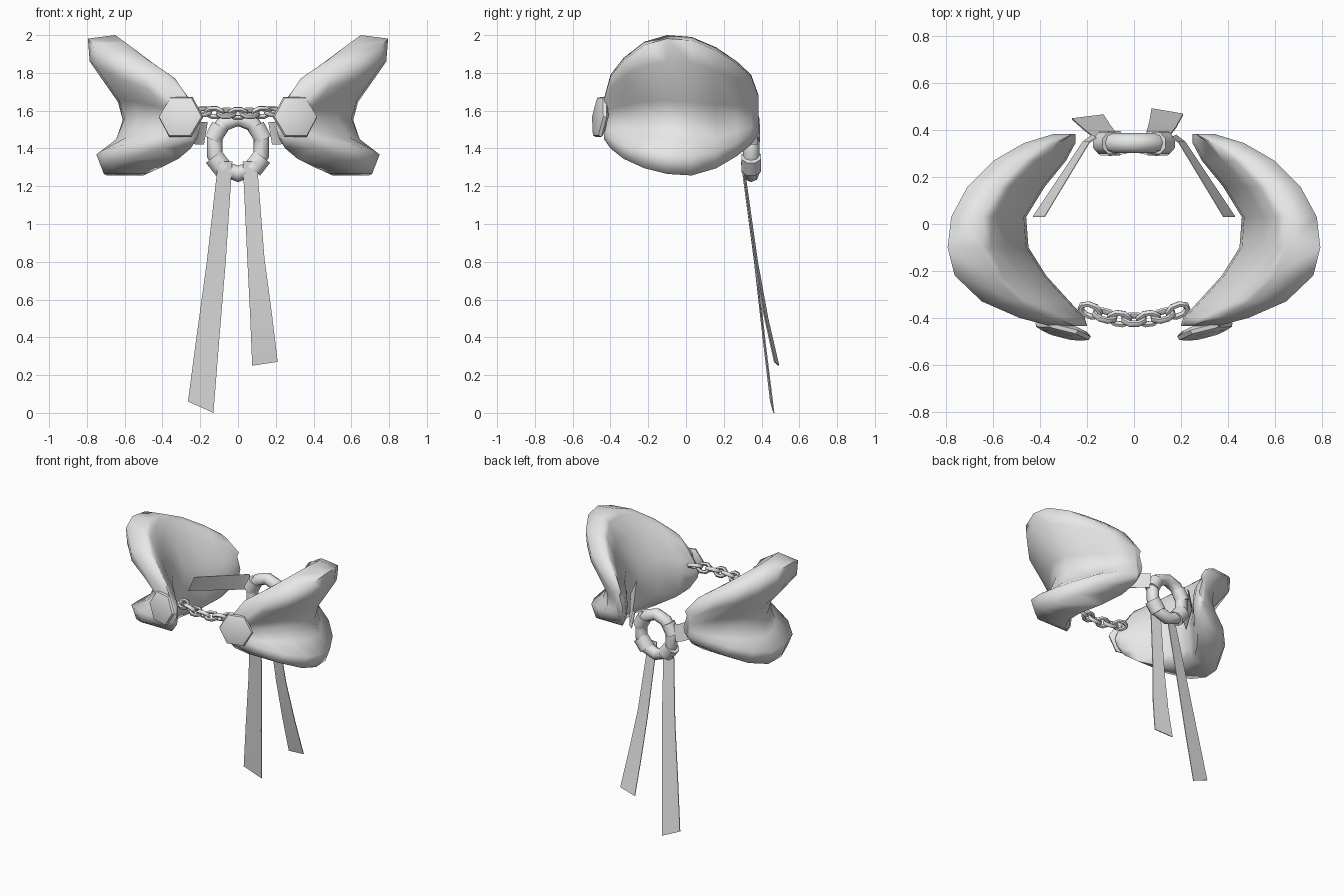
import bpy, bmesh, math
from mathutils import Vector, Matrix

cube = bpy.data.objects.get("Cube")
if cube:
    bpy.data.objects.remove(cube)

grey = bpy.data.materials.new("plain grey")
grey.use_nodes = True
grey.diffuse_color = (0.8, 0.8, 0.8, 1)
grey.node_tree.nodes["Principled BSDF"].inputs["Base Color"].default_value = (0.8, 0.8, 0.8, 1)


def finish(bm, name, angle):
    """Turn a bmesh into a named, coloured, smooth-shaded object."""
    bmesh.ops.recalc_face_normals(bm, faces=bm.faces)
    mesh = bpy.data.meshes.new(name)
    bm.to_mesh(mesh)
    bm.free()
    mesh.materials.append(grey)
    ob = bpy.data.objects.new(name, mesh)
    bpy.context.collection.objects.link(ob)
    bpy.ops.object.select_all(action="DESELECT")
    ob.select_set(True)
    bpy.context.view_layer.objects.active = ob
    bpy.ops.object.shade_smooth_by_angle(angle=math.radians(angle))


def loft(bm, loops, closed=False):
    """Skin a row of equal point loops, capped or joined end to end."""
    rows = [[bm.verts.new(p) for p in loop] for loop in loops]
    n = len(rows[0])
    pairs = list(zip(rows, rows[1:])) + ([(rows[-1], rows[0])] if closed else [])
    for a, b in pairs:
        for i in range(n):
            j = (i + 1) % n
            bm.faces.new((a[i], a[j], b[j], b[i]))
    if not closed:
        bm.faces.new(rows[0])
        bm.faces.new(rows[-1])


def ring_mesh(bm, length, width, radius, steps, sides, matrix):
    """Oval ring lying in its local XY plane."""
    loops = []
    for s in range(steps):
        a = 2 * math.pi * (s + 0.5) / steps
        out = Vector((math.cos(a), math.sin(a), 0))
        mid = Vector((out.x * length, out.y * width, 0))
        loops.append([matrix @ (mid + radius * (out * math.cos(t) + Vector((0, 0, math.sin(t)))))
                      for t in (2 * math.pi * k / sides for k in range(sides))])
    loft(bm, loops, closed=True)


def mix(a, b, t):
    return a + (b - a) * t


# Shoulder guards: saddle-shaped sections from front to back
# each station: y, bottom z, top z, inner waist x, outer flare x
STATIONS = [
    (-.435, 1.45, 1.66, .20, .36), (-.40, 1.40, 1.79, .21, .49),
    (-.33, 1.345, 1.88, .275, .65), (-.22, 1.295, 1.965, .375, .765),
    (-.10, 1.265, 2.0, .45, .795), (.03, 1.257, 1.99, .46, .78),
    (.16, 1.295, 1.935, .38, .71), (.27, 1.36, 1.86, .29, .60),
    (.345, 1.42, 1.79, .25, .47), (.385, 1.48, 1.68, .25, .34),
]


def section(y, zb, zt, x0, xt, side):
    top_in = mix(x0, xt, .58)
    waist = min(x0 + .15, xt - .04)
    low = max(xt - .045, waist + .02)
    pts = [(x0 + .04, 0), (x0 + .01, .12), (x0, .33), (x0 + .01, .52),
           (mix(x0, top_in, .5), .79), (top_in - .04, .95), (top_in, 1),
           (xt, .975), (xt - .01, .81), (mix(waist, xt, .15), .53),
           (waist, .4), (mix(waist, low, .3), .25), (low, .14), (low - .04, 0)]
    return [(side * x, y, mix(zb, zt, f)) for x, f in pts]


# Thin straps and ribbons, given by left and right edge points
def strip(name, edges, thickness=.006):
    bm = bmesh.new()
    off = Vector((0, thickness, 0))
    loft(bm, [[Vector(a), Vector(b), Vector(b) + off, Vector(a) + off] for a, b in edges])
    finish(bm, name, 30)


RING = Vector((0, .345, 1.413))
RING_X, RING_Z = .13, .148

for side, label in ((1, "left"), (-1, "right")):
    bm = bmesh.new()
    loft(bm, [section(*s, side) for s in STATIONS])
    finish(bm, label + "_shoulder_guard", 80)

    # Six-sided domed clasp on the front tip
    bm = bmesh.new()
    turn = (Matrix.Translation((side * .303, -.455, 1.567))
            @ Matrix.Rotation(side * .25, 4, "Z") @ Matrix.Rotation(-.12, 4, "X"))
    loft(bm, [[turn @ Vector((r * math.cos(k * math.pi / 3), y, r * math.sin(k * math.pi / 3)))
               for k in range(6)] for r, y in ((.1, .02), (.122, .005), (.116, -.012), (.085, -.022))])
    finish(bm, label + "_clasp", 50)

    # Strap from the back ring to the inside of the guard
    strip(label + "_back_strap", [
        ((side * .18, .375, 1.42), (side * .16, .365, 1.54)),
        ((side * .22, .345, 1.42), (side * .19, .345, 1.54)),
        ((side * .43, .03, 1.475), (side * .38, .03, 1.59))])

    # Bands wrapped around the ring for straps and ribbons
    for kind, angle, size in (("strap", 28, .05), ("ribbon", -38, .056)):
        a = math.radians(angle)
        out = Vector((side * math.cos(a), 0, math.sin(a)))
        along = Vector((-side * math.sin(a), 0, math.cos(a)))
        hub = RING + Vector((out.x * RING_X, 0, out.z * RING_Z))
        bm = bmesh.new()
        loops = []
        for shift in (-.043, .043):
            loops.append([hub + along * shift + size * (out * math.cos(t) + Vector((0, math.sin(t), 0)))
                          for t in (k * math.pi / 4 + .39 for k in range(8))])
        loft(bm, loops)
        finish(bm, label + "_" + kind + "_band", 50)

# Back ring
bm = bmesh.new()
ring_mesh(bm, RING_X, RING_Z, .043, 10, 8,
          Matrix.Translation(RING) @ Matrix.Rotation(math.pi / 2, 4, "X"))
finish(bm, "back_ring", 50)

# Hanging ribbons
strip("left_ribbon", [
    ((.025, .30, 1.33), (.10, .29, 1.33)), ((.05, .375, .80), (.14, .36, .82)),
    ((.065, .43, .50), (.18, .41, .52)), ((.075, .488, .25), (.21, .465, .27))])
strip("right_ribbon", [
    ((-.105, .29, 1.33), (-.03, .30, 1.33)), ((-.165, .36, .80), (-.065, .37, .80)),
    ((-.22, .405, .40), (-.10, .415, .38)), ((-.265, .445, .06), (-.13, .462, 0))])

# Front chain, links turned alternately
bm = bmesh.new()
for i in range(-3, 4):
    x = i * .062
    bend = (x / .2) ** 2
    place = Matrix.Translation((x, -.408 + .045 * bend, 1.585 + .012 * bend))
    yaw = Matrix.Rotation(math.atan(2.2 * x), 4, "Z")
    roll = Matrix.Rotation(math.radians(35 if i % 2 else -50), 4, "X")
    ring_mesh(bm, .044, .03, .014, 8, 6, place @ yaw @ roll)
finish(bm, "front_chain", 60)
